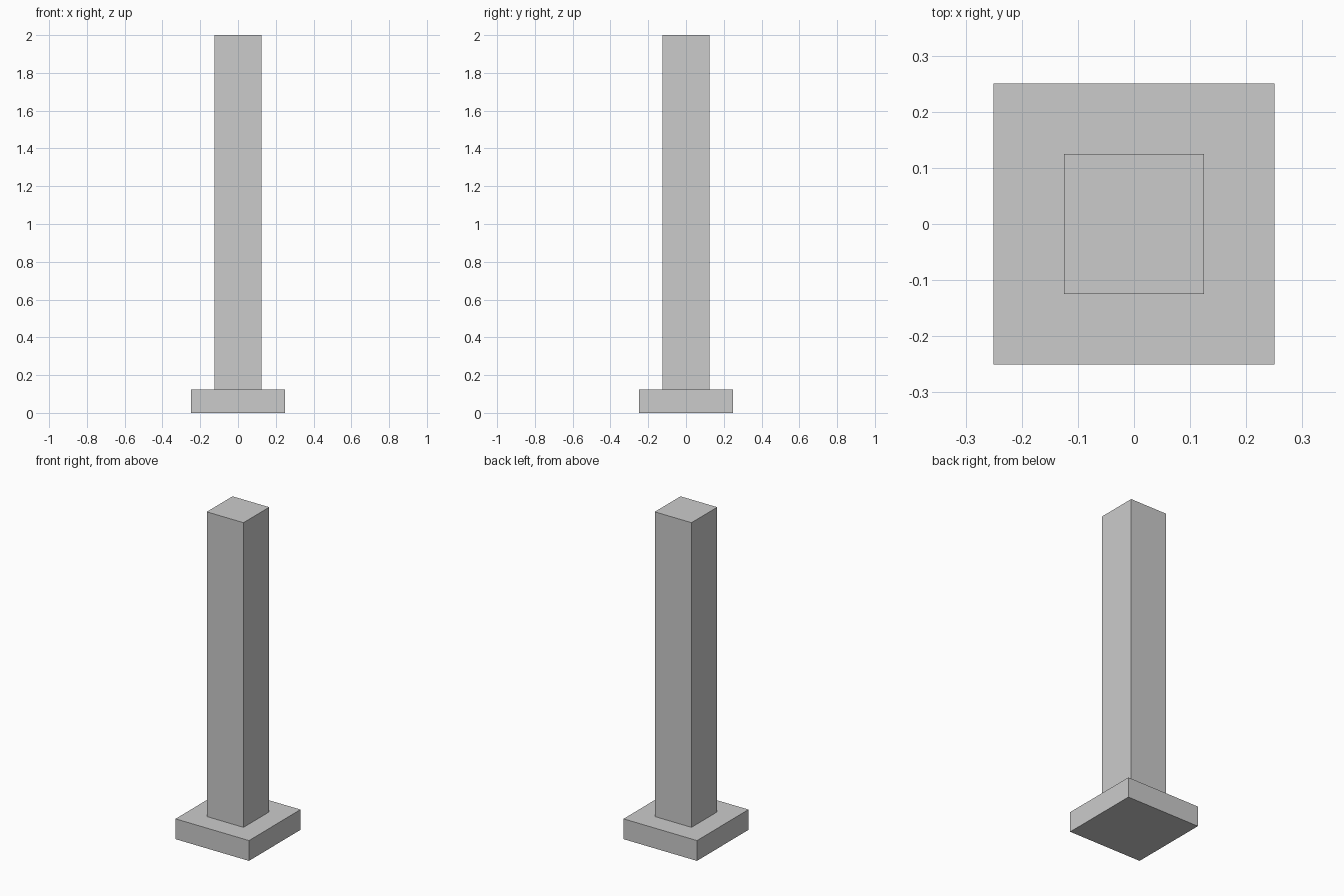
import bpy

if "Cube" in bpy.data.objects:
    bpy.data.objects.remove(bpy.data.objects["Cube"])


def box(name, width, z0, z1):
    """Square-section block centred on the z axis, from z0 to z1."""
    bpy.ops.mesh.primitive_cube_add(size=1, location=(0, 0, (z0 + z1) / 2))
    obj = bpy.context.object
    obj.name = name
    obj.scale = (width, width, z1 - z0)
    bpy.ops.object.transform_apply(location=False, rotation=False, scale=True)
    return obj


BASE_TOP = 0.125

# Square foot slab
box("base", 0.5, 0, BASE_TOP)

# Tall square post standing on the slab
box("post", 0.25, BASE_TOP, 2.0)
